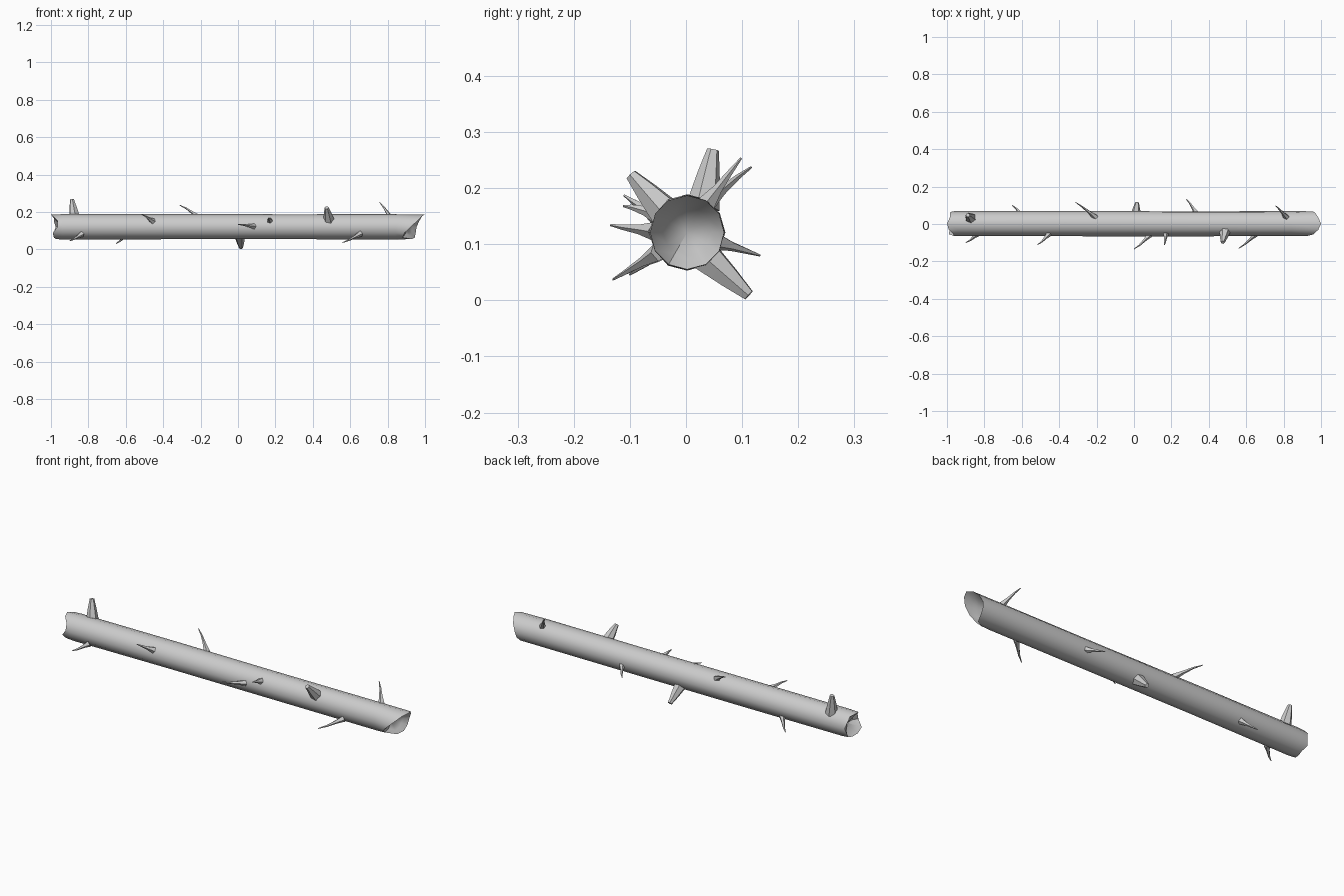
import bpy, bmesh, math, random
from mathutils import Vector

random.seed(4)
if "Cube" in bpy.data.objects:
    bpy.data.objects.remove(bpy.data.objects["Cube"], do_unlink=True)

# One plain bark colour
bark = bpy.data.materials.new("grey_bark")
bark.use_nodes = True
bark.diffuse_color = (0.6, 0.6, 0.6, 1)
bark.node_tree.nodes["Principled BSDF"].inputs["Base Color"].default_value = (0.6, 0.6, 0.6, 1)

AXIS = Vector((0, 0.002, 0.121))
RADIUS = 0.067


def finish(name, bm, angle):
    bmesh.ops.recalc_face_normals(bm, faces=bm.faces)
    mesh = bpy.data.meshes.new(name)
    bm.to_mesh(mesh)
    bm.free()
    mesh.materials.append(bark)
    obj = bpy.data.objects.new(name, mesh)
    bpy.context.collection.objects.link(obj)
    bpy.ops.object.select_all(action='DESELECT')
    obj.select_set(True)
    bpy.context.view_layer.objects.active = obj
    bpy.ops.object.shade_smooth_by_angle(angle=math.radians(angle))
    return obj


def bridge(bm, rings):
    for a, b in zip(rings, rings[1:]):
        for i in range(len(a)):
            j = (i + 1) % len(a)
            bm.faces.new((a[i], a[j], b[j], b[i]))


def trunk_ring(bm, xs, radius, wobble=0.0):
    ring = []
    for i, x in enumerate(xs):
        t = math.tau * i / len(xs)
        r = radius + random.uniform(-wobble, wobble)
        ring.append(bm.verts.new(AXIS + Vector((x, r * math.cos(t), r * math.sin(t)))))
    return ring


# Trunk: broken rims, running from back over the top to the front and underneath
right_rim = [.955, .97, .985, 1.0, .985, .96, .925, .89, .88, .93, .945, .95]
left_rim = [-.975, -.985, -.985, -1.0, -.99, -.965, -.965, -.99, -.985, -.975, -.97, -.985]
bm = bmesh.new()
rings = [trunk_ring(bm, [x + 0.02 for x in left_rim], 0.044, 0.004),
         trunk_ring(bm, left_rim, RADIUS - 0.002)]
for x in (-0.94, -0.37, 0.2, 0.84):
    rings.append(trunk_ring(bm, [x] * len(left_rim), RADIUS, 0.0015))
rings += [trunk_ring(bm, right_rim, RADIUS - 0.001),
          trunk_ring(bm, [0.5 * x + 0.455 for x in right_rim], 0.044, 0.004)]
bridge(bm, rings)
# Hollow hearts of both ends
for ring, x in ((rings[0], -0.945), (rings[-1], 0.895)):
    heart = bm.verts.new(AXIS + Vector((x, 0, 0)))
    for i, v in enumerate(ring):
        bm.faces.new((v, ring[(i + 1) % len(ring)], heart))
finish("trunk", bm, 40)


def limb(name, points, radii, sides):
    """Tapered tube through the points, with a cap at each end."""
    bm = bmesh.new()
    pts = [Vector(p) for p in points]
    rings = []
    for k, (p, r) in enumerate(zip(pts, radii)):
        d = pts[min(k + 1, len(pts) - 1)] - pts[max(k - 1, 0)]
        q = d.to_track_quat('Z', 'Y')
        rings.append([bm.verts.new(p + q @ Vector((r * math.cos(math.tau * i / sides),
                                                   r * math.sin(math.tau * i / sides), 0)))
                      for i in range(sides)])
    bridge(bm, rings)
    bm.faces.new(rings[0])
    bm.faces.new(rings[-1])
    finish(name, bm, 45)


# Thick broken stubs: root and tip
stubs = {
    "top_stub": ((-0.873, 0.03, 0.165), (-0.888, 0.048, 0.268)),
    "front_stub": ((0.487, -0.035, 0.155), (0.474, -0.098, 0.224)),
    "lower_stub": ((0.008, 0.035, 0.078), (0.016, 0.112, 0.009)),
}
for name, (root, tip) in stubs.items():
    a, b = Vector(root), Vector(tip)
    limb(name, (a, a.lerp(b, 0.55), b), (0.031, 0.021, 0.011), 6)

# Thin twigs: root and tip, flared at the bark and bending toward the tip
twigs = [
    ((-0.835, -0.05, 0.083), (-0.9, -0.1, 0.046)),
    ((-0.455, -0.052, 0.15), (-0.515, -0.11, 0.187)),
    ((-0.205, 0.035, 0.17), (-0.312, 0.116, 0.237)),
    ((-0.595, 0.045, 0.08), (-0.652, 0.1, 0.031)),
    ((0.085, -0.056, 0.123), (0.0, -0.134, 0.134)),
    ((0.17, -0.052, 0.153), (0.163, -0.112, 0.168)),
    ((0.335, 0.055, 0.105), (0.28, 0.132, 0.08)),
    ((0.655, -0.05, 0.085), (0.56, -0.13, 0.037)),
    ((0.815, 0.035, 0.17), (0.757, 0.098, 0.253)),
]
for n, (root, tip) in enumerate(twigs):
    a, b = Vector(root), Vector(tip)
    outward = (a - AXIS) * Vector((0, 1, 1))
    bend = outward.normalized() * 0.006
    limb(f"twig_{n + 1}", (a, a.lerp(b, 0.3) + bend * 0.6, a.lerp(b, 0.65) + bend, b),
         (0.017, 0.009, 0.005, 0.002), 5)
